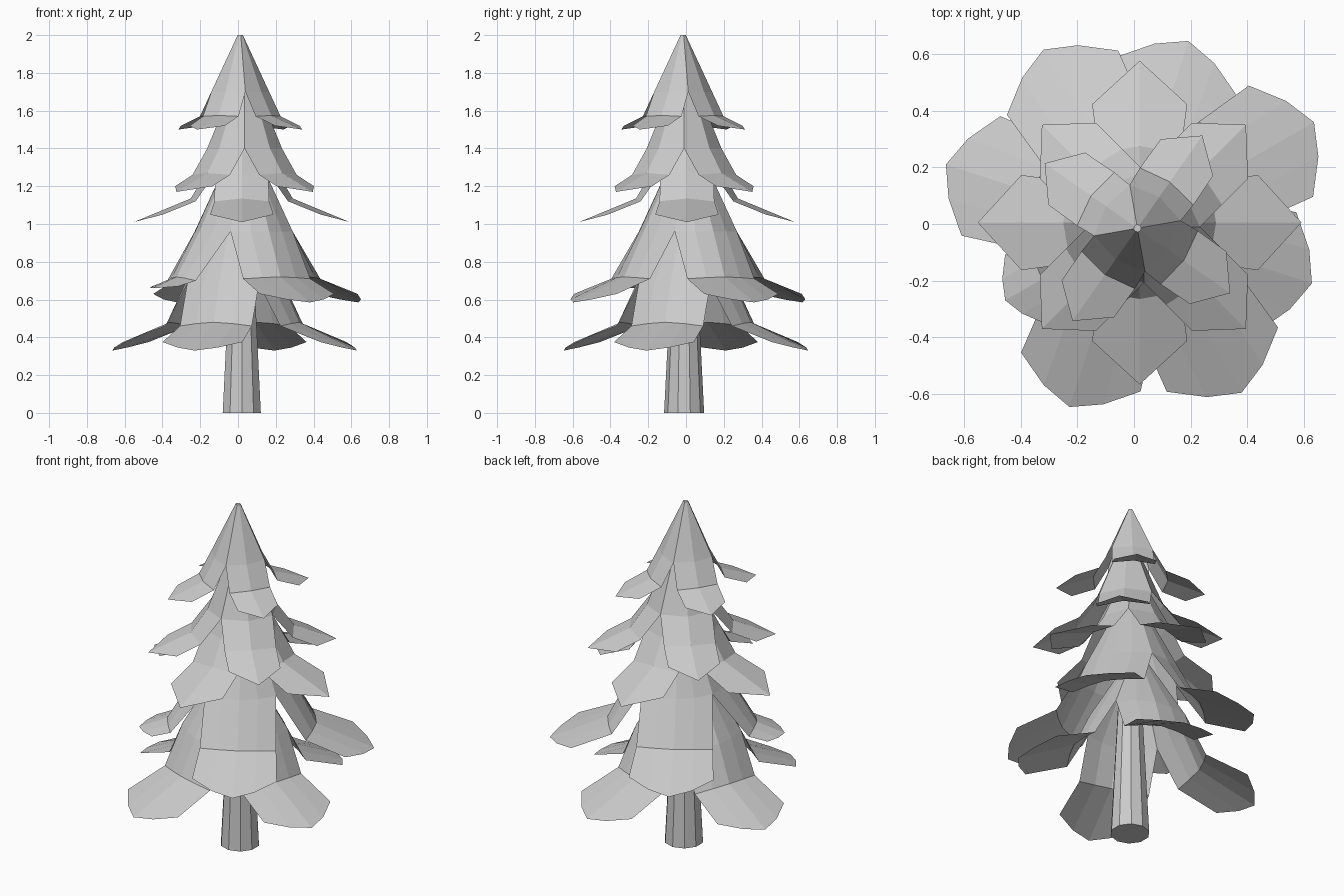
import bpy, bmesh, math

if "Cube" in bpy.data.objects:
    bpy.data.objects.remove(bpy.data.objects["Cube"])


def finish(name, bm):
    bmesh.ops.remove_doubles(bm, verts=bm.verts, dist=0.0005)
    bmesh.ops.recalc_face_normals(bm, faces=bm.faces)
    mesh = bpy.data.meshes.new(name)
    bm.to_mesh(mesh)
    bm.free()
    ob = bpy.data.objects.new(name, mesh)
    bpy.context.collection.objects.link(ob)
    return ob


def add_bough(bm, centre, angle, cols, rows):
    """Row = (centre reach, centre z, side reach, half width, side z)."""
    ca, sa = math.cos(angle), math.sin(angle)
    grid = []
    for reach, z, side_reach, half, side_z in rows:
        line = []
        for i in range(cols + 1):
            u = 2 * i / cols - 1
            f = abs(u) ** 1.5
            a = reach + (side_reach - reach) * f
            w = half * u
            line.append(bm.verts.new((centre[0] + a * ca - w * sa,
                                      centre[1] + a * sa + w * ca,
                                      z + (side_z - z) * f)))
        grid.append(line)
    for r0, r1 in zip(grid, grid[1:]):
        for i in range(cols):
            bm.faces.new((r0[i], r1[i], r1[i + 1], r0[i + 1]))
    return grid[0]


def tier(name, centre, degrees, cols, rows, short=None):
    bm = bmesh.new()
    cap = []
    for k in range(4):
        r = rows[:2] + short if short and k == 2 else rows
        cap += add_bough(bm, centre, math.radians(degrees + 90 * k), cols, r)[:-1]
    bm.faces.new(cap)
    return finish(name, bm)


# Trunk: tapered ten-sided post
bm = bmesh.new()
bmesh.ops.create_cone(bm, cap_ends=True, segments=10, radius1=0.106,
                      radius2=0.04, depth=1.3)
bmesh.ops.translate(bm, verts=bm.verts, vec=(0.02, -0.01, 0.65))
finish("trunk", bm)

# Five tiers of four boughs, from the ground up
tier("boughs_lowest", (-0.018, 0.0), -18, 4, [
    (0.03, 1.10, 0.025, 0.025, 1.10),
    (0.27, 0.68, 0.20, 0.20, 0.68),
    (0.36, 0.48, 0.32, 0.20, 0.46),
    (0.68, 0.33, 0.55, 0.222, 0.375)])
tier("boughs_low", (0.03, 0.01), 30, 4, [
    (0.03, 1.45, 0.025, 0.025, 1.45),
    (0.27, 0.96, 0.19, 0.19, 0.96),
    (0.39, 0.72, 0.35, 0.205, 0.71),
    (0.70, 0.585, 0.565, 0.227, 0.63)],
    # the bough on the left is shorter and narrower
    short=[(0.41, 0.72, 0.38, 0.15, 0.70), (0.56, 0.66, 0.48, 0.14, 0.67)])
tier("boughs_middle", (0.02, 0.005), 0, 2, [
    (0.03, 1.60, 0.025, 0.025, 1.60),
    (0.19, 1.27, 0.14, 0.14, 1.27),
    (0.27, 1.135, 0.245, 0.145, 1.12),
    (0.572, 1.01, 0.418, 0.168, 1.05)])
tier("boughs_high", (0.035, -0.01), 45, 2, [
    (0.03, 1.80, 0.025, 0.025, 1.80),
    (0.19, 1.40, 0.14, 0.14, 1.40),
    (0.28, 1.27, 0.25, 0.14, 1.26),
    (0.51, 1.17, 0.38, 0.14, 1.20)])
tier("boughs_top", (0.012, -0.015), 55, 2, [
    (0.013, 2.0, 0.010, 0.010, 2.0),
    (0.135, 1.70, 0.11, 0.11, 1.70),
    (0.20, 1.575, 0.18, 0.115, 1.57),
    (0.40, 1.50, 0.305, 0.113, 1.52)])
